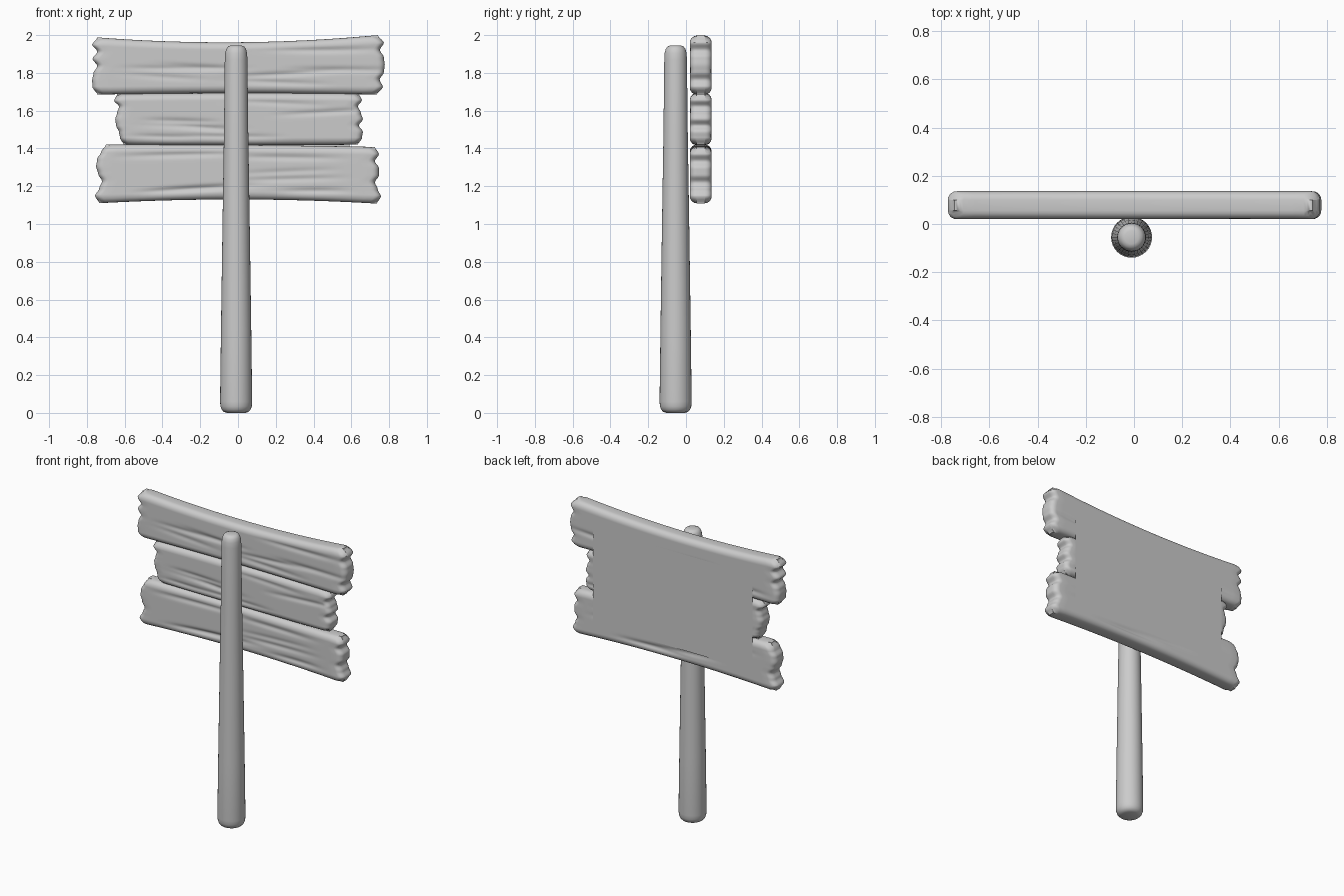
import bpy, bmesh, math, random

if "Cube" in bpy.data.objects:
    bpy.data.objects.remove(bpy.data.objects["Cube"])

random.seed(4)
Y_MID, HALF, R = 0.078, 0.058, 0.036   # plank centre, half thickness, edge rounding


def finish(bm, name, angle=50):
    bmesh.ops.recalc_face_normals(bm, faces=bm.faces)
    me = bpy.data.meshes.new(name)
    bm.to_mesh(me)
    bm.free()
    ob = bpy.data.objects.new(name, me)
    bpy.context.collection.objects.link(ob)
    bpy.ops.object.select_all(action='DESELECT')
    ob.select_set(True)
    bpy.context.view_layer.objects.active = ob
    bpy.ops.object.shade_smooth_by_angle(angle=math.radians(angle))
    return ob


def sample(values, t):
    """Smoothly interpolate evenly spaced values, t in 0..1."""
    f = t * (len(values) - 1)
    i = min(int(f), len(values) - 2)
    f -= i
    f = f * f * (3 - 2 * f)
    return values[i] * (1 - f) + values[i + 1] * f


def bow(edge, s):
    """Quadratic through left, middle and right heights."""
    a, m, b = edge
    return a * (1 - s) * (1 - 2 * s) + 4 * m * s * (1 - s) + b * s * (2 * s - 1)


def stations(edge_steps, inner):
    e = edge_steps[-1]
    mid = [e + (1 - 2 * e) * i / inner for i in range(1, inner)]
    return edge_steps + mid + [1 - v for v in reversed(edge_steps)]


def plank(name, left, right, bottom, top):
    ss = stations([0, .001, .004, .009, .016, .025], 30)
    ts = stations([0, .008, .03, .07, .12], 30)
    bm = bmesh.new()
    sides = []
    for side in (-1, 1):
        # shallow grain streaks: height, start, length, depth, slope
        grain = [(random.uniform(.15, .85), random.uniform(0, .7), random.uniform(.25, .5),
                  random.uniform(.004, .008), random.uniform(-.15, .15)) for _ in range(7)]
        grid = []
        for s in ss:
            row = []
            zb, zt = bow(bottom, s), bow(top, s)
            for t in ts:
                xl, xr = sample(left, t), sample(right, t)
                x, z = xl + (xr - xl) * s, zb + (zt - zb) * t
                dx, dz = min(x - xl, xr - x), min(z - zb, zt - z)
                d = max(0, R - math.hypot(max(0, R - dx), max(0, R - dz)))
                h = HALF - R + math.sqrt(max(0, R * R - (R - d) ** 2))
                for t0, s0, ln, dep, slope in grain:
                    u = (s - s0) / ln
                    if 0 < u < 1:
                        w = (t - t0 - slope * (u - .5)) / .05
                        h -= dep * math.sin(math.pi * u) * math.exp(-w * w) * min(1, d / R)
                row.append(bm.verts.new((x, Y_MID + side * h, z)))
            grid.append(row)
        for i in range(len(ss) - 1):
            for j in range(len(ts) - 1):
                bm.faces.new((grid[i][j], grid[i + 1][j], grid[i + 1][j + 1], grid[i][j + 1]))
        sides.append(grid)

    # rim joining the front and back shells
    def loop(g):
        return ([r[0] for r in g] + g[-1][1:] + [r[-1] for r in g[-2::-1]] + g[0][-2:0:-1])
    a, b = loop(sides[0]), loop(sides[1])
    for i in range(len(a)):
        k = (i + 1) % len(a)
        bm.faces.new((a[i], a[k], b[k], b[i]))
    return finish(bm, name)


# Planks: end profiles run from bottom to top
plank("top_plank",
      [-.745, -.77, -.772, -.765, -.745, -.77, -.745, -.772, -.745],
      [.735, .767, .75, .772, .777, .772, .752, .772, .74],
      (1.685, 1.693, 1.685), (1.988, 1.962, 2.0))
plank("middle_plank",
      [-.605, -.624, -.63, -.645, -.65, -.64, -.63, -.656, -.64],
      [.635, .656, .661, .64, .661, .65, .635, .656, .64],
      (1.42, 1.418, 1.42), (1.688, 1.693, 1.69))
plank("bottom_plank",
      [-.735, -.757, -.735, -.72, -.74, -.751, -.746, -.725, -.70],
      [.735, .757, .74, .725, .746, .746, .725, .746, .725],
      (1.11, 1.13, 1.108), (1.42, 1.418, 1.408))

# Flat panel on the back of the planks
bm = bmesh.new()
bm.faces.new([bm.verts.new((x, .14, z)) for x, z in
              ((.59, 1.22), (-.59, 1.22), (-.59, 1.86), (.59, 1.86))])
finish(bm, "back_panel")

# Tapered round post with softened ends
profile = [(.05, 0), (.066, .006), (.077, .018), (.083, .035), (.085, .06), (.08, .45),
           (.072, 1.0), (.064, 1.5), (.06, 1.87), (.058, 1.905), (.052, 1.927),
           (.042, 1.94), (.028, 1.945)]
N = 32
bm = bmesh.new()
rings = [[bm.verts.new((-.01 + r * math.cos(2 * math.pi * i / N),
                        -.055 + r * math.sin(2 * math.pi * i / N), z)) for i in range(N)]
         for r, z in profile]
for lo, hi in zip(rings, rings[1:]):
    for i in range(N):
        k = (i + 1) % N
        bm.faces.new((lo[i], lo[k], hi[k], hi[i]))
bm.faces.new(rings[0])
bm.faces.new(rings[-1])
finish(bm, "post")
